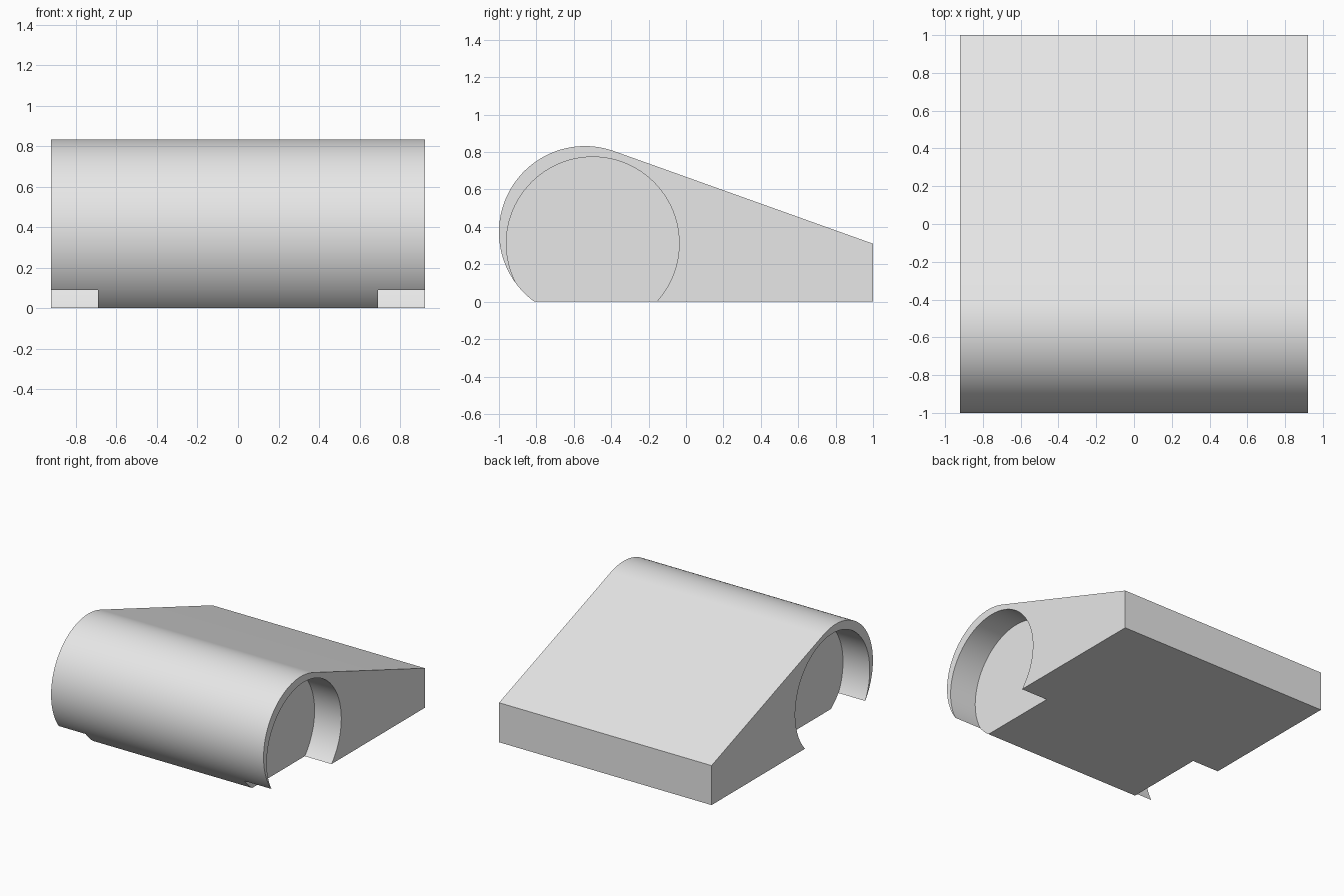
import bpy, bmesh, math

cube = bpy.data.objects.get("Cube")
if cube:
    bpy.data.objects.remove(cube, do_unlink=True)

HALF_WIDTH = 0.922
POCKET_X = 0.69

# Single grey material
grey = bpy.data.materials.new("light grey")
grey.use_nodes = True
grey.diffuse_color = (0.8, 0.8, 0.8, 1)
grey.node_tree.nodes["Principled BSDF"].inputs["Base Color"].default_value = (0.8, 0.8, 0.8, 1)


def arc(cy, cz, r, start, end, steps):
    """Points on a circle in the side plane."""
    angles = [start + (end - start) * i / steps for i in range(steps + 1)]
    return [(cy + r * math.cos(a), cz + r * math.sin(a)) for a in angles]


def extrude_profile(name, profile, x0, x1):
    """Solid made by sweeping a side profile from x0 to x1."""
    bm = bmesh.new()
    face = bm.faces.new([bm.verts.new((x0, y, z)) for y, z in profile])
    swept = bmesh.ops.extrude_face_region(bm, geom=[face])["geom"]
    verts = [v for v in swept if isinstance(v, bmesh.types.BMVert)]
    bmesh.ops.translate(bm, verts=verts, vec=(x1 - x0, 0, 0))
    bmesh.ops.recalc_face_normals(bm, faces=bm.faces)
    mesh = bpy.data.meshes.new(name)
    bm.to_mesh(mesh)
    bm.free()
    mesh.materials.append(grey)
    obj = bpy.data.objects.new(name, mesh)
    bpy.context.collection.objects.link(obj)
    return obj


# Body: round nose running tangentially into a sloping back
cy, cz, r = -0.54, 0.372, 0.46
back_y, back_z = 1.0, 0.31
dy, dz = back_y - cy, back_z - cz
tangent = math.atan2(dz, dy) + math.acos(r / math.hypot(dy, dz))
ground = math.pi + math.asin(cz / r)
profile = arc(cy, cz, r, tangent, ground, 72) + [(back_y, 0), (back_y, back_z)]
body = extrude_profile("wedge_body", profile, -HALF_WIDTH, HALF_WIDTH)

# Round side pockets, open at the underside
bpy.context.view_layer.objects.active = body
for side, label in ((1, "left"), (-1, "right")):
    circle = arc(-0.4985, 0.312, 0.462, 0, 2 * math.pi, 96)[:-1]
    cutter = extrude_profile(label + "_pocket_cutter", circle, side * POCKET_X, side * 1.1)
    cutter.hide_render = True
    cut = body.modifiers.new(label + "_pocket", "BOOLEAN")
    cut.operation = "DIFFERENCE"
    cut.solver = "EXACT"
    cut.object = cutter
    bpy.ops.object.modifier_apply(modifier=cut.name)
    bpy.data.objects.remove(cutter, do_unlink=True)

# Smooth curved walls, keep hard edges
bpy.ops.object.select_all(action="DESELECT")
body.select_set(True)
bpy.ops.object.shade_smooth_by_angle(angle=math.radians(15))
